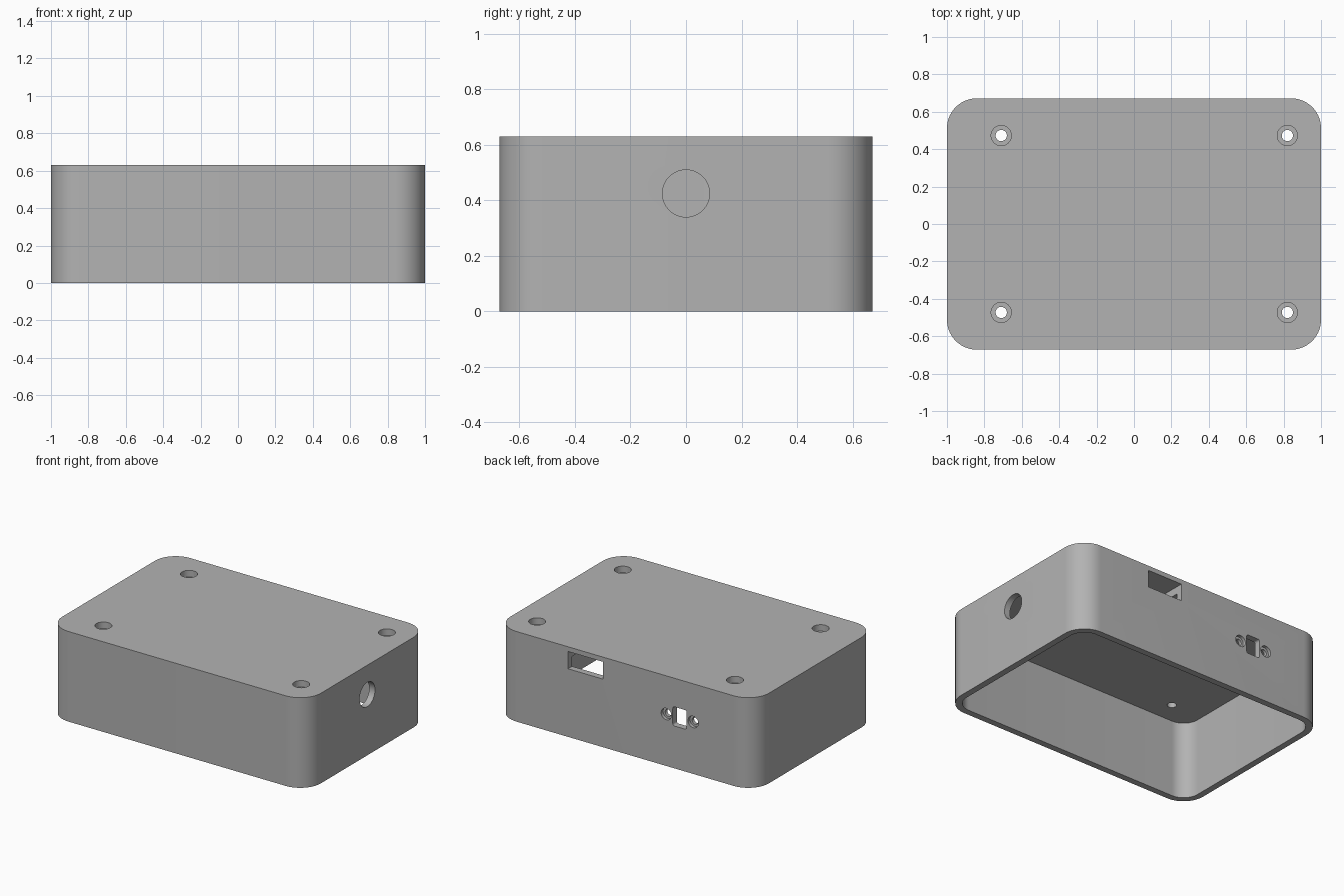
import bpy, bmesh
from math import sin, cos, pi, radians

if "Cube" in bpy.data.objects:
    bpy.data.objects.remove(bpy.data.objects["Cube"])

HALF_X, HALF_Y, HEIGHT = 1.0, 0.672, 0.63
WALL, CEILING, CORNER = 0.045, 0.545, 0.16

# One plain grey plastic
grey = bpy.data.materials.new("grey plastic")
grey.use_nodes = True
colour = (0.45, 0.45, 0.45, 1)
grey.diffuse_color = colour
grey.node_tree.nodes["Principled BSDF"].inputs["Base Color"].default_value = colour


def circle(u, v, r, n=40):
    return [(u + r * cos(2 * pi * i / n), v + r * sin(2 * pi * i / n)) for i in range(n)]


def rounded_rect(u, v, hu, hv, radius, n=14):
    """Rectangle outline with quarter-circle corners."""
    points = []
    for k, (su, sv) in enumerate([(1, 1), (-1, 1), (-1, -1), (1, -1)]):
        for i in range(n + 1):
            a = (k + i / n) * pi / 2
            points.append((u + su * (hu - radius) + radius * cos(a),
                           v + sv * (hv - radius) + radius * sin(a)))
    return points


def loft(name, axis, sections):
    """Solid through (outline, offset) sections stacked along an axis."""
    place = {"x": lambda u, v, w: (w, u, v),
             "y": lambda u, v, w: (u, w, v),
             "z": lambda u, v, w: (u, v, w)}[axis]
    bm = bmesh.new()
    rings = [[bm.verts.new(place(u, v, w)) for u, v in outline] for outline, w in sections]
    bm.faces.new(rings[0])
    bm.faces.new(rings[-1])
    for low, high in zip(rings, rings[1:]):
        for i in range(len(low)):
            j = (i + 1) % len(low)
            bm.faces.new((low[i], low[j], high[j], high[i]))
    bmesh.ops.recalc_face_normals(bm, faces=bm.faces)
    mesh = bpy.data.meshes.new(name)
    bm.to_mesh(mesh)
    bm.free()
    mesh.materials.append(grey)
    obj = bpy.data.objects.new(name, mesh)
    bpy.context.collection.objects.link(obj)
    return obj


def prism(name, axis, outline, start, end):
    return loft(name, axis, [(outline, start), (outline, end)])


def stepped_hole(name, axis, u, v, wide, narrow, outside, step, inside):
    """Counterbored screw hole."""
    big, small = circle(u, v, wide), circle(u, v, narrow)
    return loft(name, axis, [(big, outside), (big, step), (small, step), (small, inside)])


# Outer body
case = prism("case", "z", rounded_rect(0, 0, HALF_X, HALF_Y, CORNER), 0, HEIGHT)

# Hollow, open underneath
cutters = [prism("hollow", "z", rounded_rect(0, 0, HALF_X - WALL, HALF_Y - WALL, CORNER - WALL),
                 -0.1, CEILING)]

# Four counterbored screw holes in the top
for x in (-0.71, 0.82):
    for y in (-0.473, 0.473):
        cutters.append(stepped_hole("top_screw_hole", "z", x, y, 0.054, 0.03,
                                    HEIGHT + 0.1, HEIGHT - 0.045, CEILING - 0.1))

# Round cable hole in the left side
cutters.append(prism("cable_hole", "x", circle(0, 0.425, 0.085, 64), HALF_X - 0.2, HALF_X + 0.1))

# Rectangular socket opening in the back, recessed into the thick top
cutters.append(prism("socket_opening", "y",
                     [(0.172, 0.476), (0.442, 0.476), (0.442, 0.597), (0.172, 0.597)],
                     HALF_Y - 0.2, HALF_Y + 0.1))

# Switch slot with a screw hole on each side
SWITCH_X, SWITCH_Z = -0.422, 0.363
cutters.append(prism("switch_slot", "y", rounded_rect(SWITCH_X, SWITCH_Z, 0.054, 0.067, 0.015, 6),
                     HALF_Y - 0.2, HALF_Y + 0.1))
for side in (-1, 1):
    cutters.append(stepped_hole("switch_screw_hole", "y", SWITCH_X + side * 0.104, SWITCH_Z,
                                0.04, 0.024, HALF_Y + 0.1, HALF_Y - 0.022, HALF_Y - 0.2))

# Cut every opening, then discard the cutters
bpy.ops.object.select_all(action="DESELECT")
bpy.context.view_layer.objects.active = case
case.select_set(True)
for cutter in cutters:
    cutter.hide_render = True
    cut = case.modifiers.new(cutter.name, "BOOLEAN")
    cut.operation = "DIFFERENCE"
    cut.solver = "EXACT"
    cut.object = cutter
    bpy.ops.object.modifier_apply(modifier=cut.name)
    bpy.data.objects.remove(cutter)

bpy.ops.object.shade_smooth_by_angle(angle=radians(30))
